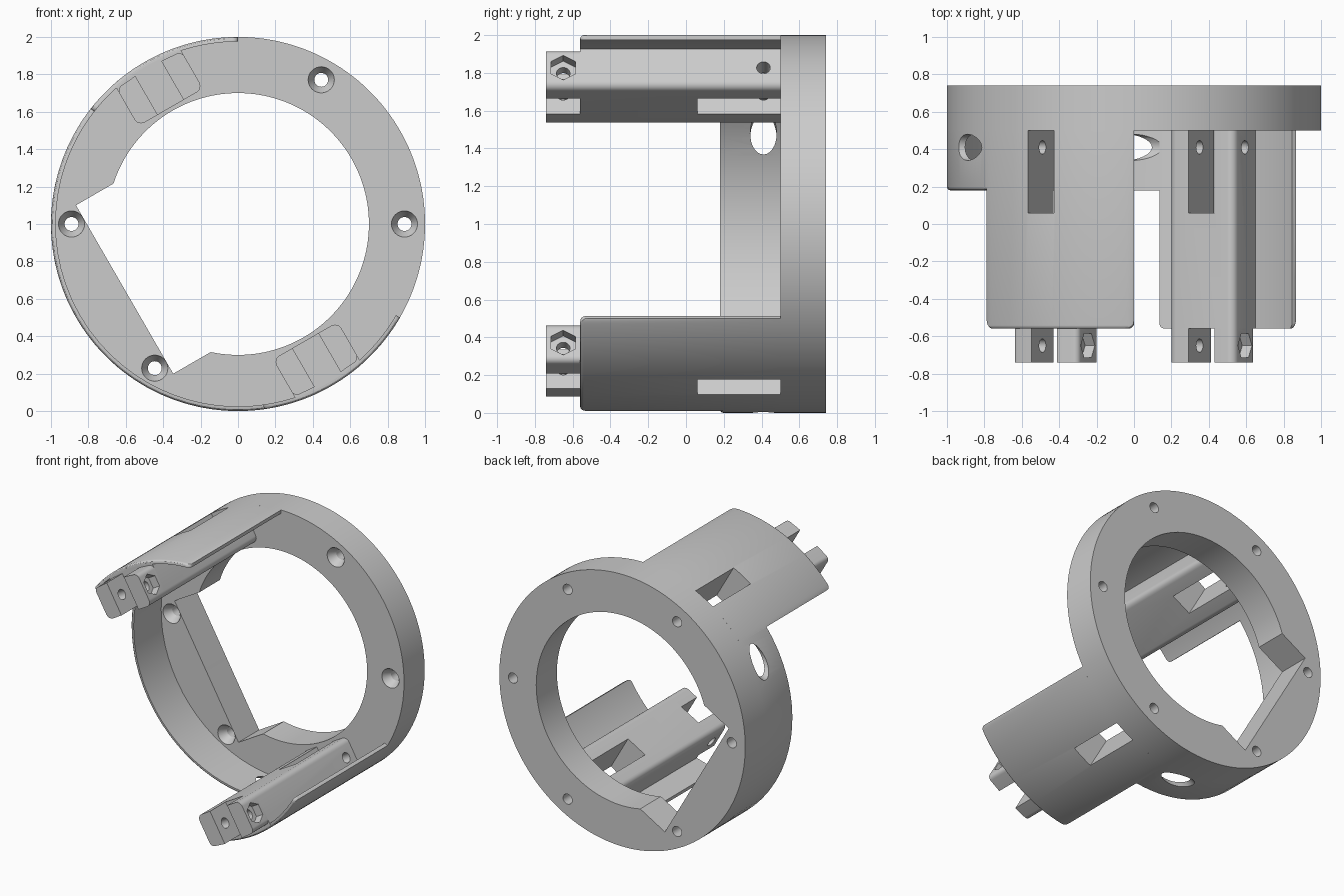
import bpy, bmesh
from math import sin, cos, pi, radians, sqrt
from mathutils import Vector

cube = bpy.data.objects.get("Cube")
if cube:
    bpy.data.objects.remove(cube, do_unlink=True)

grey = bpy.data.materials.new("plain grey")
grey.use_nodes = True
grey.diffuse_color = (0.6, 0.6, 0.6, 1)
grey.node_tree.nodes["Principled BSDF"].inputs["Base Color"].default_value = (0.6, 0.6, 0.6, 1)

FRONT, BACK, TIP, STEP = 0.5, 0.74, -0.74, -0.56   # depths along y
OUTER, INNER, WALL = 1.0, 0.70, 0.975              # radii
U = Vector((-cos(pi / 6), 0, -sin(pi / 6)))        # direction of the notch
V = Vector((-sin(pi / 6), 0, cos(pi / 6)))         # direction of the upper arm
CENTRE = Vector((0, 0, 1))


def place(u, v, y):
    return CENTRE + U * u + V * v + Vector((0, y, 0))


def finish(name, bm):
    bmesh.ops.recalc_face_normals(bm, faces=bm.faces)
    mesh = bpy.data.meshes.new(name)
    bm.to_mesh(mesh)
    bm.free()
    mesh.materials.append(grey)
    ob = bpy.data.objects.new(name, mesh)
    bpy.context.collection.objects.link(ob)
    return ob


def loft(name, loops, closed=False):
    """Skin equal loops of points, capping the ends unless closed."""
    bm = bmesh.new()
    rows = [[bm.verts.new(p) for p in loop] for loop in loops]
    n = len(rows[0])
    pairs = list(zip(rows, rows[1:])) + ([(rows[-1], rows[0])] if closed else [])
    for a, b in pairs:
        for i in range(n):
            j = (i + 1) % n
            bm.faces.new((a[i], a[j], b[j], b[i]))
    if not closed:
        bm.faces.new(rows[0])
        bm.faces.new(rows[-1])
    return finish(name, bm)


def along_y(name, outline, y0, y1):
    return loft(name, [[place(u, v, y) for u, v in outline] for y in (y0, y1)])


def along_u(name, outline, u0, u1):
    return loft(name, [[place(u, v, y) for v, y in outline] for u in (u0, u1)])


def circle(a, b, r, n=32, turn=0):
    return [(a + r * cos(turn + 2 * pi * i / n), b + r * sin(turn + 2 * pi * i / n)) for i in range(n)]


def rect(a0, a1, b0, b1):
    return [(a0, b0), (a1, b0), (a1, b1), (a0, b1)]


def rounded(corners):
    """Outline from (a, b, radius) corners."""
    out = []
    for i, (a, b, r) in enumerate(corners):
        p = Vector((a, b))
        if not r:
            out.append((a, b))
            continue
        before = Vector(corners[i - 1][:2])
        after = Vector(corners[(i + 1) % len(corners)][:2])
        s, e = p + (before - p).normalized() * r, p + (after - p).normalized() * r
        c = s + e - p
        for k in range(7):
            t = k / 6 * pi / 2
            q = c + (s - c) * cos(t) + (e - c) * sin(t)
            out.append((q.x, q.y))
    return out


def cut(ob, cutters):
    bpy.context.view_layer.objects.active = ob
    for c in cutters:
        c.hide_render = True
        m = ob.modifiers.new("cut", 'BOOLEAN')
        m.operation, m.solver, m.object = 'DIFFERENCE', 'EXACT', c
        bpy.ops.object.modifier_apply(modifier=m.name)
        bpy.data.objects.remove(c, do_unlink=True)


def polar(r, deg, y):
    return Vector((r * cos(radians(deg)), y, 1 + r * sin(radians(deg))))


def shell(name, a0, a1, edge, corner):
    """Thin curved wall with a softened front edge and rounded corners."""
    n = 40
    stops = [a0 + (a1 - a0) * (1 - cos(pi * i / n)) / 2 for i in range(n + 1)]
    loops = []
    for a in stops:
        d = min(radians(a - a0), radians(a1 - a), corner)
        y = edge + corner - sqrt(max(corner ** 2 - (corner - d) ** 2, 0))
        f = 0.018
        prof = [(WALL, FRONT), (WALL, y)]
        prof += [(OUTER - f + f * sin(t), y + f - f * cos(t)) for t in (0, pi / 6, pi / 3, pi / 2)]
        prof.append((OUTER, FRONT))
        loops.append([polar(r, a, yy) for r, yy in prof])
    return loft(name, loops)


parts = []

# Main ring with notch and six countersunk holes
section = [(INNER, FRONT), (OUTER, FRONT), (OUTER, BACK), (INNER, BACK)]
ring = loft("main_ring", [[polar(r, a, y) for r, y in section] for a in range(0, 360, 2)], closed=True)
cutters = [along_y("notch_cutter", rect(0, 0.70, -0.52, 0.52), FRONT - 0.1, BACK + 0.1)]
for k in range(6):
    c = polar(0.89, 60 * k, 0)
    steps = [(0.07, 0.45), (0.07, 0.505), (0.037, 0.56), (0.037, 0.8)]
    cutters.append(loft("screw_cutter", [[Vector((x, y, z)) for x, z in circle(c.x, c.z, r)]
                                         for r, y in steps]))
cut(ring, cutters)
parts.append(ring)

# Thin skirt joining the arms, with two driver access holes
skirt = shell("skirt", 142, 278, 0.18, 0.0)
cut(skirt, [along_u("access_cutter", circle(s * 0.84, 0.41, 0.07), 0.3, 1.1) for s in (1, -1)])
parts.append(skirt)

# Two mirrored arms
for side, s, a0, a1 in (("upper", 1, 90, 142), ("lower", -1, 278, 330)):
    def slot():
        return along_y("slot_cutter", rect(-0.08, 0.08, s * 0.6, s * 1.1), 0.06, FRONT + 0.05)

    wall = shell(side + "_arm_wall", a0, a1, STEP, 0.03)
    cut(wall, [slot()])

    # Post filling the space under the wall
    top = [(0.985 * sin(t), s * 0.985 * cos(t)) for t in (0.204 - 0.0408 * i for i in range(11))]
    base = rounded([(0.2, s * 0.9, 0), (-0.2, s * 0.9, 0), (-0.2, s * 0.72, 0.04), (0.2, s * 0.72, 0.04)])
    post = along_y(side + "_post", top + base[1:] + base[:1], STEP, FRONT)
    cut(post, [slot(), along_u("bolt_cutter", circle(s * 0.84, 0.41, 0.036), -0.4, 0.4)])

    # Pair of clamp tabs at the tip, one with a nut pocket
    for label, d in (("left", -1), ("right", 1)):
        outline = rounded([(d * 0.08, s * 0.72, 0), (d * 0.2, s * 0.72, 0.04),
                           (d * 0.2, s * 0.95, 0.03), (d * 0.08, s * 0.96, 0)])
        tab = along_y(f"{side}_{label}_tab", outline, TIP, STEP)
        cutters = [along_u("bolt_cutter", circle(s * 0.84, -0.65, 0.036), -0.4, 0.4)]
        if d < 0:
            cutters.append(along_u("nut_cutter", circle(s * 0.84, -0.65, 0.075, 6), -0.3, -0.14))
        cut(tab, cutters)
        parts.append(tab)
    parts += [wall, post]

# Smooth curves, keep edges sharp
bpy.ops.object.select_all(action='DESELECT')
for ob in parts:
    ob.select_set(True)
bpy.context.view_layer.objects.active = ring
bpy.ops.object.shade_smooth_by_angle(angle=radians(30))
